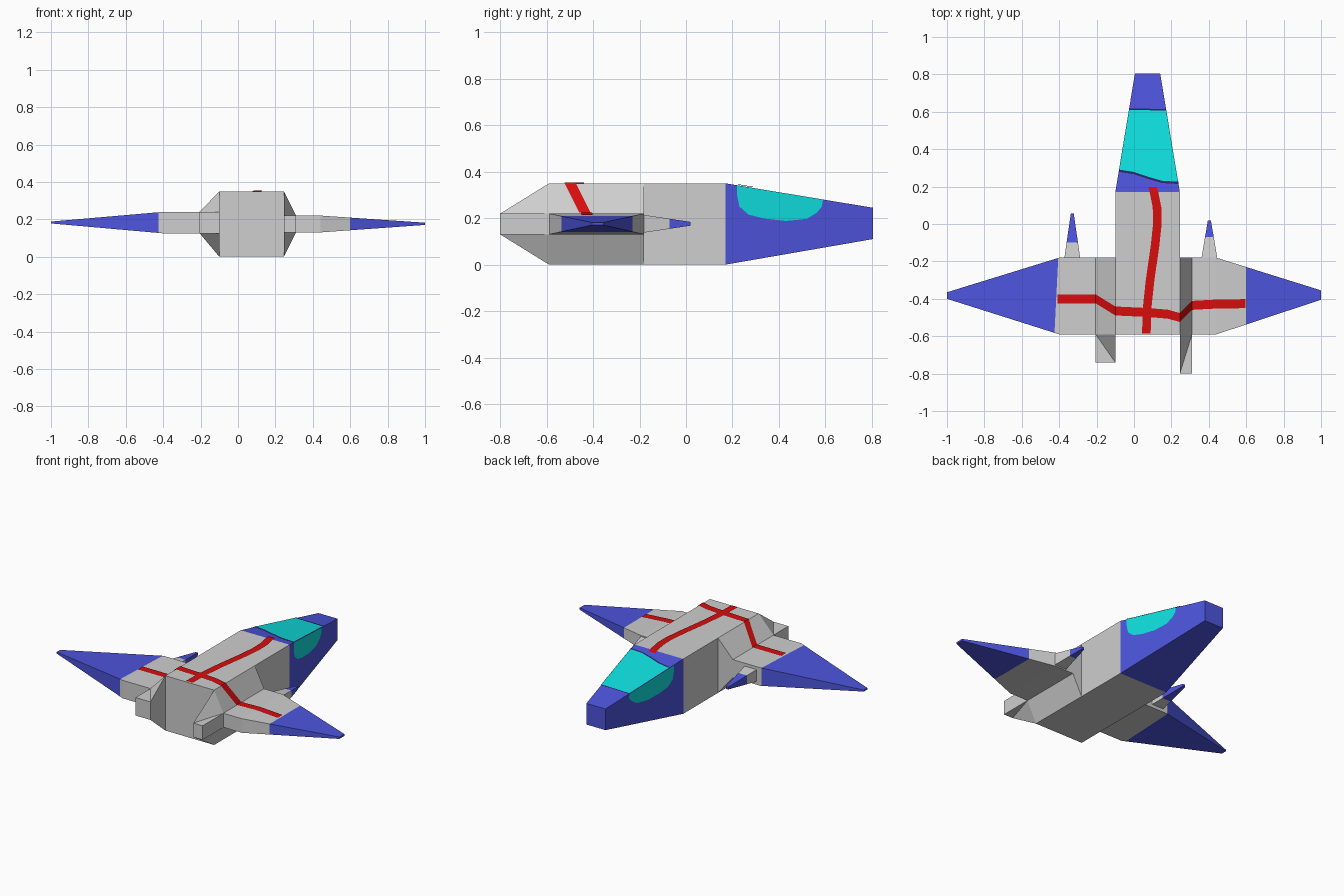
import bpy, bmesh
from mathutils import Vector

if "Cube" in bpy.data.objects:
    bpy.data.objects.remove(bpy.data.objects["Cube"])


def material(name, rgb):
    m = bpy.data.materials.new(name)
    m.diffuse_color = (*rgb, 1)
    m.use_nodes = True
    m.node_tree.nodes["Principled BSDF"].inputs["Base Color"].default_value = m.diffuse_color
    return m


GREY = material("hull grey", (0.62, 0.62, 0.62))
BLUE = material("trim blue", (0.075, 0.09, 0.72))
CYAN = material("canopy cyan", (0.005, 0.74, 0.74))
RED = material("stripe red", (0.68, 0.004, 0.004))
NAVY = material("rim navy", (0.02, 0.022, 0.15))


def finish(name, bm, mats, rule=None):
    bmesh.ops.recalc_face_normals(bm, faces=bm.faces)
    me = bpy.data.meshes.new(name)
    for m in mats:
        me.materials.append(m)
    if rule:
        for f in bm.faces:
            f.material_index = int(rule(f.calc_center_median()))
    bm.to_mesh(me)
    bm.free()
    ob = bpy.data.objects.new(name, me)
    bpy.context.collection.objects.link(ob)
    return ob


def loft(name, axis, sections, mats, cut=None):
    """Rectangles (position, u0, u1, z0, z1) joined along x or y; cut = (point, normal) colour split."""
    bm = bmesh.new()
    rings = []
    for p, u0, u1, z0, z1 in sections:
        ring = [(u0, z0), (u1, z0), (u1, z1), (u0, z1)]
        rings.append([bm.verts.new((p, u, z) if axis == "x" else (u, p, z)) for u, z in ring])
    for a, b in zip(rings, rings[1:]):
        for i in range(4):
            j = (i + 1) % 4
            bm.faces.new((a[i], a[j], b[j], b[i]))
    bm.faces.new(rings[0])
    bm.faces.new(rings[-1])
    rule = None
    if cut:
        co, no = Vector(cut[0]), Vector(cut[1])
        bmesh.ops.bisect_plane(bm, geom=bm.verts[:] + bm.edges[:] + bm.faces[:],
                               plane_co=co, plane_no=no)
        rule = lambda c: (c - co).dot(no) > 0
    return finish(name, bm, mats, rule)


def hull(name, points):
    bm = bmesh.new()
    res = bmesh.ops.convex_hull(bm, input=[bm.verts.new(p) for p in points])
    bmesh.ops.dissolve_limit(bm, angle_limit=0.01, verts=bm.verts[:], edges=bm.edges[:])
    return finish(name, bm, [GREY])


def plate(name, polys, mat, up):
    """Thin painted faces lying just above a surface."""
    bm = bmesh.new()
    up = Vector(up)
    for poly in polys:
        f = bm.faces.new([bm.verts.new(Vector(p) + up) for p in poly])
        f.normal_update()
        if f.normal.dot(up) < 0:
            f.normal_flip()
    me = bpy.data.meshes.new(name)
    me.materials.append(mat)
    bm.to_mesh(me)
    bm.free()
    bpy.context.collection.objects.link(bpy.data.objects.new(name, me))


def ribbon(name, path, half, mat, up=(0, 0, 0.004)):
    h = Vector(half)
    pts = [Vector(p) for p in path]
    plate(name, [(a - h, a + h, b + h, b - h) for a, b in zip(pts, pts[1:])], mat, up)


# Fuselage and tapered nose
BACK, FRONT, NOSE0, NOSE1 = -0.59, -0.18, 0.17, 0.805
loft("fuselage", "y", [(BACK, -0.10, 0.245, 0, 0.35), (NOSE0, -0.10, 0.245, 0, 0.35)], [GREY])
loft("nose", "y", [(NOSE0, -0.10, 0.245, 0, 0.35), (NOSE1, 0.005, 0.14, 0.11, 0.245)], [BLUE])

# Side pods, wings and guns; the two sides differ slightly in size
# name, inner x, outer x, tail y, z low, z high, wing bend x, colour x, tip y range, tip z range, gun x, gun tip y, gun blue y
SIDES = [
    ("left", -0.10, -0.205, -0.74, 0.125, 0.24, -0.40, -0.415, (-0.40, -0.365), (0.178, 0.188), -0.33, 0.055, -0.10),
    ("right", 0.245, 0.31, -0.80, 0.13, 0.22, 0.44, 0.60, (-0.405, -0.355), (0.17, 0.182), 0.403, 0.02, -0.07),
]
for side, xi, xo, tail, lo, hi, bend, split, ty, tz, gx, gy, gsplit in SIDES:
    s = 1 if xo > 0 else -1
    hull(side + "_pod", [p for y in (BACK, FRONT) for p in
                         ((xi, y, 0), (xi, y, 0.35), (xo, y, lo), (xo, y, hi))])
    hull(side + "_pod_tail", [(x, y, z) for x in (xi, xo) for y in (tail, BACK) for z in (lo, hi)])
    hull(side + "_pod_fairing", [(xi, BACK, 0), (xi, BACK, 0.35), (xo, BACK, lo), (xo, BACK, hi),
                                 (xi, tail, lo), (xi, tail, hi)])
    loft(side + "_wing", "x", [(xo, BACK, FRONT, lo, hi), (bend, BACK, FRONT, lo, hi),
                               (s * 1.0, *ty, *tz)], [GREY, BLUE],
         ((split, -0.38, 0), (s, 0.05 if s < 0 else 0, 0)))
    mid = sum(tz) / 2
    loft(side + "_gun", "y", [(FRONT, gx - 0.042, gx + 0.042, mid - 0.038, mid + 0.038),
                              (gy, gx - 0.008, gx + 0.008, mid - 0.008, mid + 0.008)],
         [GREY, BLUE], ((0, gsplit, 0), (0, 1, 0)))


# Canopy glass over the top and both flanks of the nose
def on_nose(y, z=None, side=None, x=None):
    t = (y - NOSE0) / (NOSE1 - NOSE0)
    if side:
        x = 0.245 - 0.105 * t if side > 0 else -0.10 + 0.105 * t
    return (x, y, 0.35 - 0.105 * t if z is None else z)


back_edge = [on_nose(0.22, side=1), on_nose(0.225, x=0.15), on_nose(0.245, x=0.08),
             on_nose(0.272, x=0.0), on_nose(0.285, side=-1)]
front_edge = [on_nose(0.61, side=1), on_nose(0.615, side=-1)]
plate("canopy_top", [back_edge + front_edge[::-1]], CYAN, (0, 0, 0.003))
flank = [(0.22, 0.30), (0.23, 0.25), (0.27, 0.215), (0.34, 0.198), (0.43, 0.188),
         (0.52, 0.197), (0.565, 0.225), (0.585, 0.25)]
for side, label, shift in ((1, "right", 0.0), (-1, "left", 0.03)):
    outline = [on_nose(0.22 + shift, side=side)]
    outline += [on_nose(y + shift, z, side) for y, z in flank]
    outline += [on_nose(0.59 + shift * 0.8, side=side)]
    plate(label + "_canopy_flank", [outline], CYAN, (0.003 * side, 0, 0))

# Dark rims at the ends of the glass
ribbon("canopy_back_rim", back_edge, (0, 0.006, 0), NAVY)
ribbon("canopy_front_rim", front_edge, (0, 0.004, 0), NAVY)

# Red stripes along the spine and across the wings
spine = [(0.10, 0.198, 0.345), (0.107, 0.17, 0.35), (0.123, 0.09, 0.35), (0.125, 0.0, 0.35),
         (0.112, -0.12, 0.35), (0.086, -0.30, 0.35), (0.07, -0.45, 0.35), (0.066, -0.585, 0.35)]
ribbon("spine_stripe", spine, (0.023, 0, 0), RED)
cross = [(-0.41, -0.40, 0.24), (-0.205, -0.40, 0.24), (-0.10, -0.465, 0.35), (0.07, -0.473, 0.35),
         (0.18, -0.482, 0.35), (0.245, -0.50, 0.35), (0.31, -0.435, 0.22), (0.44, -0.428, 0.22),
         (0.595, -0.426, 0.21)]
ribbon("wing_stripe", cross, (0, 0.024, 0), RED)
